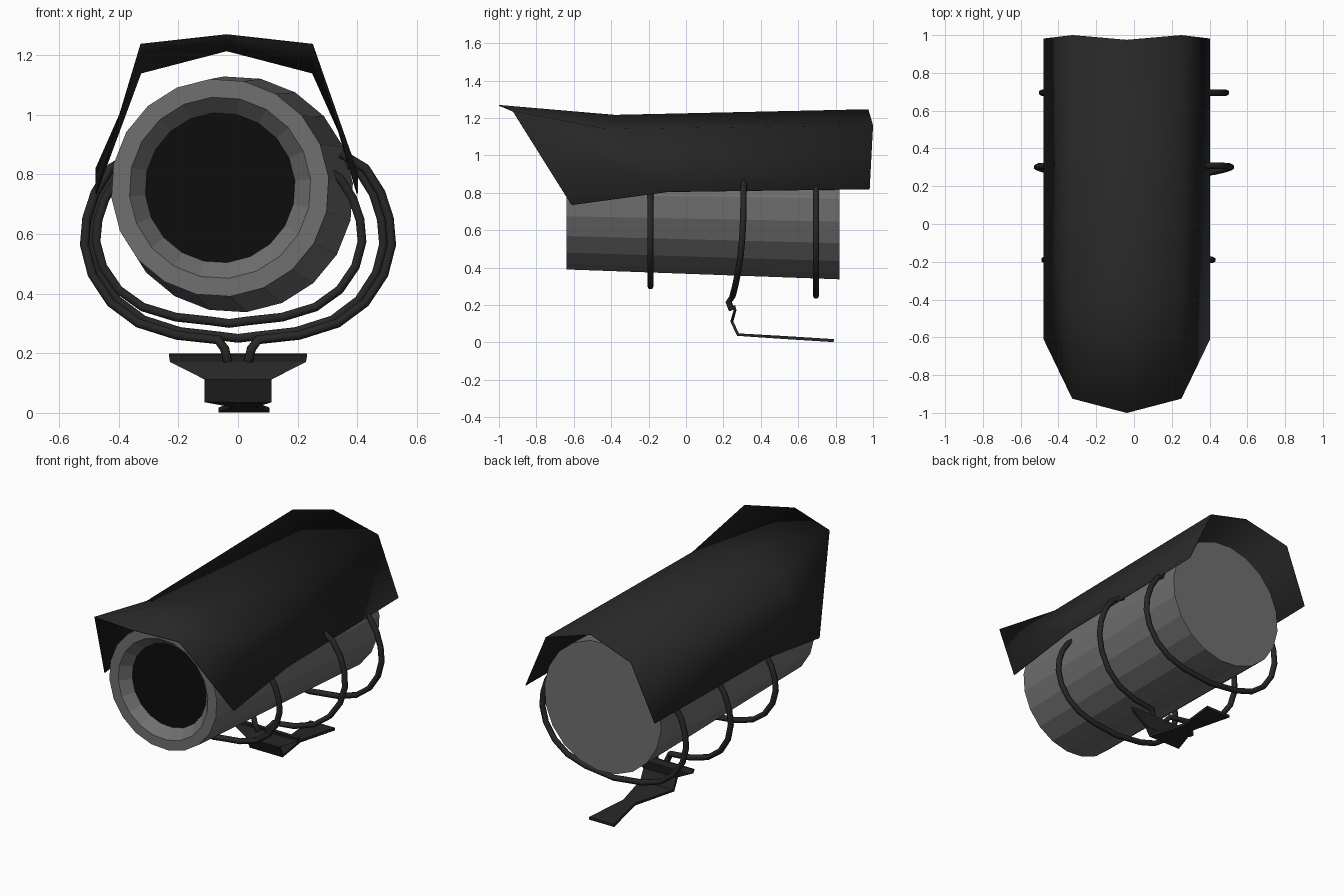
import bpy, bmesh, math
from mathutils import Vector

if "Cube" in bpy.data.objects:
    bpy.data.objects.remove(bpy.data.objects["Cube"])


def material(name, v):
    m = bpy.data.materials.new(name)
    m.diffuse_color = (v, v, v, 1)
    m.use_nodes = True
    m.node_tree.nodes["Principled BSDF"].inputs["Base Color"].default_value = m.diffuse_color
    return m


GREY = material("grey_metal", 0.16)
DARK = material("dark_metal", 0.02)
BLACK = material("black_glass", 0.004)


def mesh_object(name, verts, faces, mats):
    me = bpy.data.meshes.new(name)
    me.from_pydata(verts, [], faces)
    ob = bpy.data.objects.new(name, me)
    bpy.context.collection.objects.link(ob)
    for m in mats:
        me.materials.append(m)
    return ob


def fix_normals(ob):
    bm = bmesh.new()
    bm.from_mesh(ob.data)
    bmesh.ops.recalc_face_normals(bm, faces=bm.faces)
    bm.to_mesh(ob.data)
    bm.free()


# Tapered barrel: loops run from the back cap to the recessed front glass
N = 20
loops = [  # centre x, y, centre z, radius
    (-0.010, 0.82, 0.733, 0.397),
    (-0.060, -0.64, 0.755, 0.366),
    (-0.060, -0.64, 0.755, 0.305),
    (-0.060, -0.58, 0.755, 0.252),
]
verts = []
for cx, y, cz, r in loops:
    for i in range(N):
        a = 2 * math.pi * (i + 0.3) / N
        verts.append((cx + r * math.cos(a), y, cz + r * math.sin(a)))
faces = [tuple(range(N))]
for k in range(len(loops) - 1):
    for i in range(N):
        j = (i + 1) % N
        faces.append((k * N + i, k * N + j, (k + 1) * N + j, (k + 1) * N + i))
faces.append(tuple(range(3 * N, 4 * N)))
barrel = mesh_object("barrel", verts, faces, [GREY, BLACK])
fix_normals(barrel)
barrel.data.polygons[len(faces) - 1].material_index = 1

# Folded sheet hood: half sections (front, waist, back), mirrored about its ridge
CX = -0.038
sections = [
    [(0.438, -0.612, 0.735), (0.288, -0.925, 1.236), (0, -1.0, 1.268)],
    [(0.438, -0.10, 0.805), (0.288, -0.42, 1.14), (0, -0.38, 1.215)],
    [(0.438, 0.982, 0.82), (0.288, 1.0, 1.16), (0, 0.975, 1.245)],
]
verts = []
for s in sections:
    verts += [(CX - x, y, z) for x, y, z in s]
    verts += [(CX + x, y, z) for x, y, z in reversed(s[:2])]
faces = [(k * 5 + i, k * 5 + i + 1, k * 5 + i + 6, k * 5 + i + 5)
         for k in range(2) for i in range(4)]
hood = mesh_object("hood", verts, faces, [DARK])
hood.data.shade_smooth()
sol = hood.modifiers.new("thickness", 'SOLIDIFY')
sol.thickness = 0.004
sol.offset = 0


# Bent rod supports swept along a normalised U profile
PROFILE = [(0.13, 0.0), (0.40, 0.025), (0.65, 0.09), (0.83, 0.20), (0.95, 0.35),
           (1.0, 0.51), (0.985, 0.65), (0.93, 0.79), (0.83, 0.92), (0.67, 1.0)]


def rod(name, paths):
    cu = bpy.data.curves.new(name, 'CURVE')
    cu.dimensions = '3D'
    cu.bevel_depth = 0.017
    cu.bevel_resolution = 1
    cu.use_fill_caps = True
    for pts in paths:
        sp = cu.splines.new('POLY')
        sp.points.add(len(pts) - 1)
        for p, co in zip(sp.points, pts):
            p.co = (*co, 1)
            p.radius = 1
        sp.use_smooth = True
    cu.materials.append(DARK)
    ob = bpy.data.objects.new(name, cu)
    bpy.context.collection.objects.link(ob)
    bpy.ops.object.select_all(action='DESELECT')
    bpy.context.view_layer.objects.active = ob
    ob.select_set(True)
    bpy.ops.object.convert(target='MESH')


def half(side, cx, y, w, zb, zt, lean=0.0):
    return [(cx + side * w * u, y - lean * (1 - v) ** 3, zb + (zt - zb) * v)
            for u, v in PROFILE]


for name, y, cx, w, zb, zt in [("front_strap", -0.19, -0.03, 0.446, 0.308, 0.83),
                               ("rear_strap", 0.695, 0.0, 0.488, 0.258, 0.86)]:
    left = half(-1, cx, y, w, zb, zt)
    right = half(1, cx, y, w, zb, zt)
    rod(name, [left[::-1] + [(cx, y, zb - 0.008)] + right])

# Middle strap leans forward and its two ends drop into the foot
rod("middle_strap", [[(s * 0.035, 0.245, 0.175), (s * 0.045, 0.228, 0.215)]
                     + half(s, 0, 0.308, 0.515, 0.245, 0.87, 0.06) for s in (-1, 1)])

# Foot: winged upright plate folding into a bow-tie base plate
rows = [  # centre x, half width, y, z
    (0, 0.232, 0.255, 0.197),
    (0, 0.228, 0.262, 0.172),
    (0, 0.112, 0.245, 0.112),
    (0, 0.112, 0.278, 0.042),
    (0.02, 0.04, 0.52, 0.027),
    (0.02, 0.085, 0.79, 0.010),
]
verts = [(cx + s * w, y, z) for cx, w, y, z in rows for s in (-1, 1)]
faces = [(2 * k, 2 * k + 1, 2 * k + 3, 2 * k + 2) for k in range(len(rows) - 1)]
foot = mesh_object("foot", verts, faces, [DARK])
sol = foot.modifiers.new("thickness", 'SOLIDIFY')
sol.thickness = 0.016
sol.offset = 0
